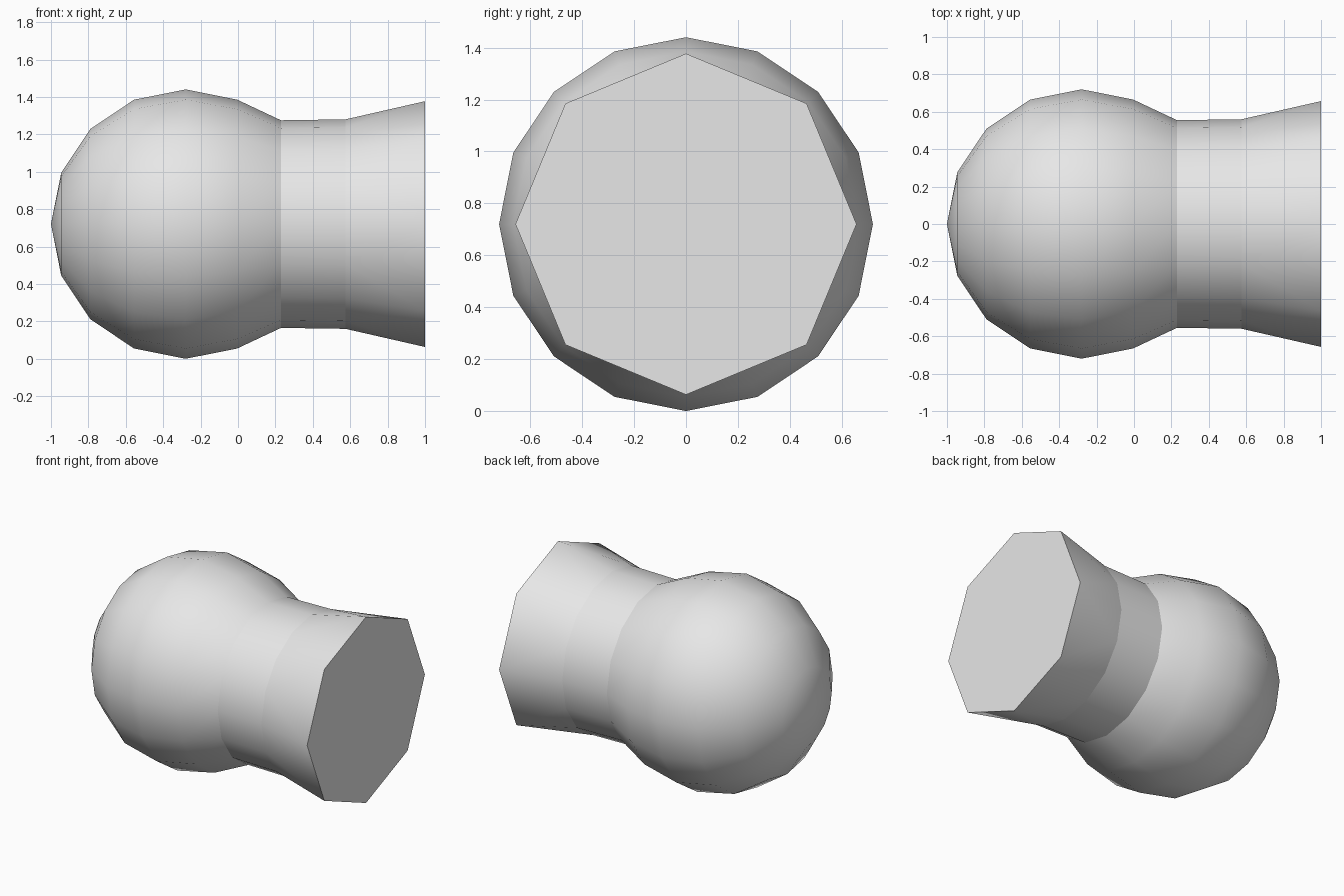
import bpy, bmesh, math

if "Cube" in bpy.data.objects:
    bpy.data.objects.remove(bpy.data.objects["Cube"])

SIDES = 16
R = 0.72            # ball radius
CX = R - 1.0        # ball centre on x
END_X, END_R = 1.0, 0.657

grey = bpy.data.materials.new("light grey")
grey.diffuse_color = (0.8, 0.8, 0.8, 1)
grey.use_nodes = True
grey.node_tree.nodes["Principled BSDF"].inputs["Base Color"].default_value = grey.diffuse_color

bm = bmesh.new()


def ring(x, r, sides):
    return [bm.verts.new((x, r * math.sin(math.tau * k / sides),
                          R + r * math.cos(math.tau * k / sides)))
            for k in range(sides)]


# Ball profile from the tip, then the straight neck
profile = [(CX - R * math.cos(math.radians(a)), R * math.sin(math.radians(a)))
           for a in (22.5, 45, 67.5, 90, 112.5)]
profile += [(0.23, 0.555), (0.575, 0.56)]
rings = [ring(x, r, SIDES) for x, r in profile]
tip = bm.verts.new((-1, 0, R))
for i in range(SIDES):
    j = (i + 1) % SIDES
    bm.faces.new((tip, rings[0][i], rings[0][j]))
    for a, b in zip(rings, rings[1:]):
        bm.faces.new((a[i], b[i], b[j], a[j]))

# Flare from the sixteen-sided neck to an eight-sided end
end = ring(END_X, END_R, 8)
last = rings[-1]
for k in range(8):
    n = (k + 1) % 8
    a, m, b = last[2 * k], last[2 * k + 1], last[2 * n]
    bm.faces.new((a, end[k], m))
    bm.faces.new((m, end[k], end[n]))
    bm.faces.new((m, end[n], b))
cap = bm.faces.new(end)
bmesh.ops.recalc_face_normals(bm, faces=bm.faces)

# Smooth sides, with creases at the neck rings and the flat end
for f in bm.faces:
    f.smooth = f is not cap
for loop in (rings[-2], last, end):
    for i, v in enumerate(loop):
        e = bm.edges.get((v, loop[(i + 1) % len(loop)]))
        if e:
            e.smooth = False

mesh = bpy.data.meshes.new("knob")
bm.to_mesh(mesh)
bm.free()
mesh.materials.append(grey)
knob = bpy.data.objects.new("knob", mesh)
bpy.context.collection.objects.link(knob)
